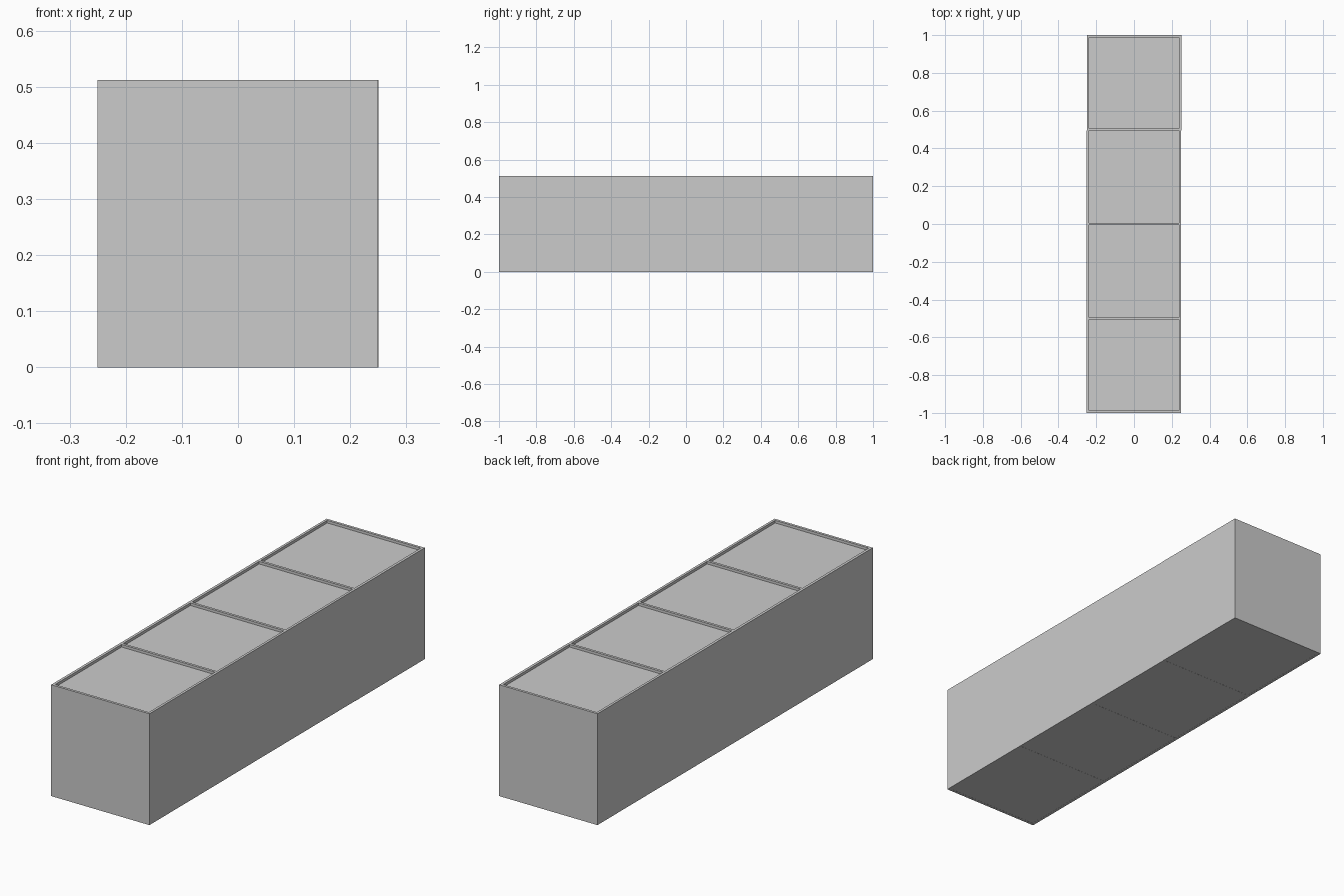
import bpy

if "Cube" in bpy.data.objects:
    bpy.data.objects.remove(bpy.data.objects["Cube"])

T = 0.012   # board thickness
H = 0.512   # overall height
STEP = 0.001  # slight sideways shift of the rear bay


def box(name, x0, x1, y0, y1, z0, z1):
    bpy.ops.mesh.primitive_cube_add(
        size=1, location=((x0 + x1) / 2, (y0 + y1) / 2, (z0 + z1) / 2))
    ob = bpy.context.object
    ob.name = name
    ob.scale = (x1 - x0, y1 - y0, z1 - z0)
    bpy.ops.object.transform_apply(location=False, rotation=False, scale=True)
    return ob


# Long side boards: three-bay run plus the slightly offset rear bay
for part, y0, y1, dx in (("front", -1, 0.496, -STEP / 2),
                         ("rear", 0.496, 1 - T, STEP / 2)):
    box(f"left_side_{part}", -0.25 + dx, -0.25 + T, y0, y1, 0, H)
    box(f"right_side_{part}", 0.25 - T, 0.25 + dx,
        y0 + (T if part == "front" else 0), y1, 0, H)

# End boards, lapped at the corners
box("front_board", -0.25 + T, 0.25 - STEP / 2, -1, -1 + T, 0, H)
box("back_board", -0.25 + STEP / 2, 0.25 + STEP / 2, 1 - T, 1, 0, H)

# Dividers between the four bays
for i, y in enumerate((-0.5, 0, 0.5)):
    box(f"divider_{i + 1}", -0.25 + T, 0.25 - T, y - T / 2, y + T / 2, 0, H)

# Top and floor panels: tops recessed below the rim, floors flush
edges = (-1 + T / 2, -0.5, 0, 0.5, 1 - T / 2)
for i in range(4):
    y0, y1 = edges[i] + T / 2, edges[i + 1] - T / 2
    box(f"top_panel_{i + 1}", -0.25 + T, 0.25 - T, y0, y1, H - 2 * T, H - T)
    box(f"floor_panel_{i + 1}", -0.25 + T, 0.25 - T, y0, y1, 0.0005, T)
